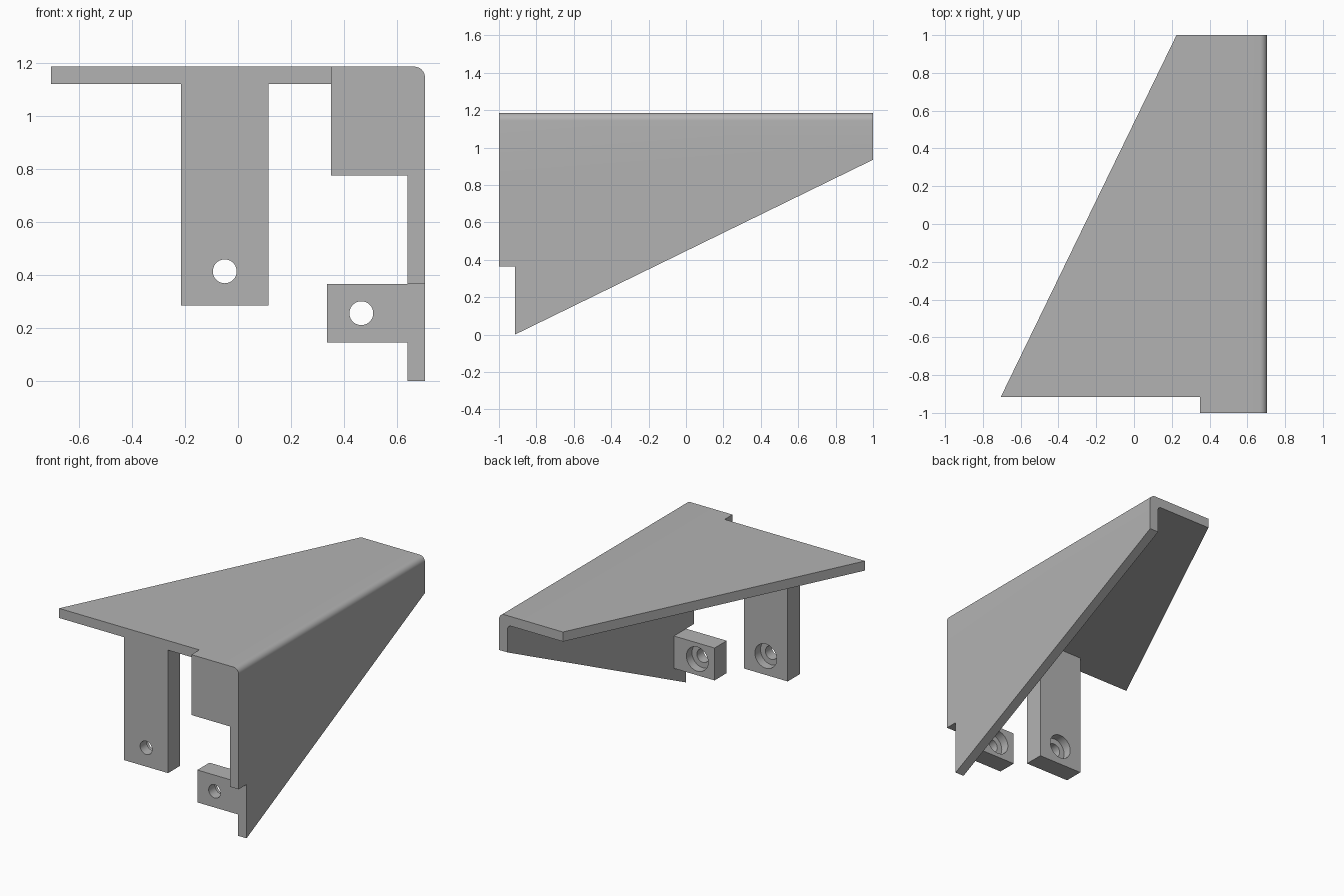
import bpy, bmesh, math
from mathutils import Matrix, Vector

if "Cube" in bpy.data.objects:
    bpy.data.objects.remove(bpy.data.objects["Cube"])

grey = bpy.data.materials.new("plain grey")
grey.use_nodes = True
grey.diffuse_color = (0.45, 0.45, 0.45, 1)
grey.node_tree.nodes["Principled BSDF"].inputs["Base Color"].default_value = (0.45, 0.45, 0.45, 1)


def link(name, bm):
    bmesh.ops.recalc_face_normals(bm, faces=bm.faces)
    mesh = bpy.data.meshes.new(name)
    bm.to_mesh(mesh)
    bm.free()
    mesh.materials.append(grey)
    obj = bpy.data.objects.new(name, mesh)
    bpy.context.collection.objects.link(obj)
    return obj


def prism(name, outline, axis, low, high):
    """Extrude a 2D outline along the axis that its coordinates leave out."""
    bm = bmesh.new()

    def point(p):
        co = list(p)
        co.insert(axis, low)
        return co
    face = bm.faces.new([bm.verts.new(point(p)) for p in outline])
    step = Vector((0, 0, 0))
    step[axis] = high - low
    new = bmesh.ops.extrude_face_region(bm, geom=[face])["geom"]
    bmesh.ops.translate(bm, vec=step, verts=[v for v in new if isinstance(v, bmesh.types.BMVert)])
    return link(name, bm)


def box(name, x0, x1, y0, y1, z0, z1):
    return prism(name, [(x0, z0), (x1, z0), (x1, z1), (x0, z1)], 1, y0, y1)


def cylinder(name, x, z, radius, y0, y1):
    bm = bmesh.new()
    place = Matrix.Translation((x, (y0 + y1) / 2, z)) @ Matrix.Rotation(math.pi / 2, 4, "X")
    bmesh.ops.create_cone(bm, cap_ends=True, segments=40, radius1=radius, radius2=radius,
                          depth=y1 - y0, matrix=place)
    return link(name, bm)


def combine(target, other, operation):
    mod = target.modifiers.new(operation, "BOOLEAN")
    mod.operation, mod.object, mod.solver = operation, other, "EXACT"
    bpy.context.view_layer.update()
    graph = bpy.context.evaluated_depsgraph_get()
    mesh = bpy.data.meshes.new_from_object(target.evaluated_get(graph))
    target.modifiers.clear()
    target.data = mesh
    bpy.data.objects.remove(other)


def arc(cx, cz, r, start, end, steps=8):
    angles = [math.radians(start + (end - start) * i / steps) for i in range(steps + 1)]
    return [(cx + r * math.cos(a), cz + r * math.sin(a)) for a in angles]


W, TOP, T, FRONT = 0.705, 1.185, 0.065, -0.915
IN_X, IN_Z = W - T, TOP - T

# Angle section: top plate and side wall with rounded bend
section = [(-W, IN_Z), (-W, TOP)] + arc(W - 0.04, TOP - 0.04, 0.04, 90, 0)
section += [(W, 0), (IN_X, 0)] + arc(IN_X - 0.025, IN_Z - 0.025, 0.025, 0, 90)
cover = prism("angled_cover", section, 1, -1, 1)

# Trim to the tapered plan and the tapered side outline
plan = [(-W, FRONT), (0.35, FRONT), (0.35, -1), (1, -1), (1, 1), (0.225, 1)]
combine(cover, prism("plan_trim", plan, 2, -0.5, 2), "INTERSECT")
side = [(-1, 1.5), (1, 1.5), (1, 0.935), (FRONT, 0), (FRONT, 0.365), (-1, 0.365)]
combine(cover, prism("side_trim", side, 0, -1, 1), "INTERSECT")

# Front panel and the two mounting tabs
BACK = FRONT + 0.13
combine(cover, box("front_panel", 0.35, 0.67, -1, -0.935, 0.775, 1.15), "UNION")
combine(cover, box("long_tab", -0.215, 0.115, FRONT, BACK, 0.285, 1.15), "UNION")
combine(cover, box("short_tab", 0.335, 0.67, FRONT, BACK, 0.145, 0.365), "UNION")

# Screw holes, counterbored from the back
for x, z in ((-0.05, 0.413), (0.465, 0.255)):
    combine(cover, cylinder("hole", x, z, 0.045, FRONT - 0.04, BACK + 0.04), "DIFFERENCE")
    combine(cover, cylinder("counterbore", x, z, 0.082, BACK - 0.06, BACK + 0.04), "DIFFERENCE")

bpy.ops.object.select_all(action="DESELECT")
cover.select_set(True)
bpy.context.view_layer.objects.active = cover
bpy.ops.object.shade_smooth_by_angle(angle=math.radians(30))
